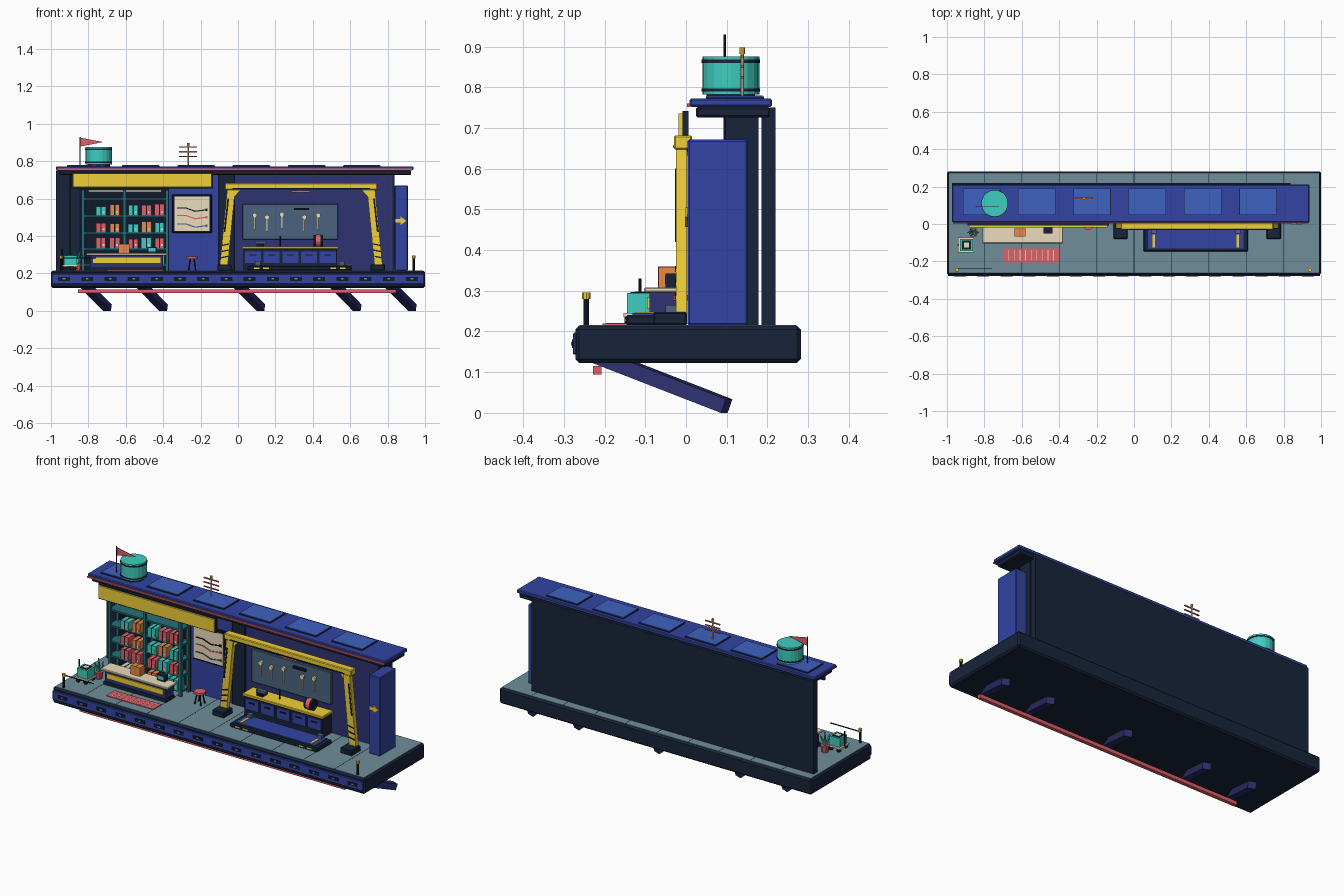
import bpy, bmesh, math, random
from mathutils import Vector, Matrix

if "Cube" in bpy.data.objects:
    bpy.data.objects.remove(bpy.data.objects["Cube"])
random.seed(4)

HEX = dict(navy='18243A', ink='10182A', blue='3244A2', purple='2E3270', solar='3E62C0', deck='6E8D99',
           yellow='F0D038', red='DF6068', teal='40CDC0', cream='EBDDBC', orange='E88A44', slate='4A6480', shelf='237078')
MAT = {}
for n, h in HEX.items():
    m = bpy.data.materials.new(n)
    c = [int(h[i:i + 2], 16) / 255 for i in (0, 2, 4)]
    m.diffuse_color = [((v + .055) / 1.055) ** 2.4 for v in c] + [1]
    m.use_nodes = True
    m.node_tree.nodes["Principled BSDF"].inputs["Base Color"].default_value = m.diffuse_color
    MAT[n] = m


def finish(name, bm, col, bevel=0):
    me = bpy.data.meshes.new(name)
    bmesh.ops.recalc_face_normals(bm, faces=bm.faces)
    bm.to_mesh(me)
    bm.free()
    me.materials.append(MAT[col])
    ob = bpy.data.objects.new(name, me)
    bpy.context.collection.objects.link(ob)
    if bevel:
        b = ob.modifiers.new('bevel', 'BEVEL')
        b.width, b.segments = bevel, 1
    return ob


def box(name, x, y, z, col, bevel=0):
    bm = bmesh.new()
    lo, hi = Vector((x[0], y[0], z[0])), Vector((x[1], y[1], z[1]))
    bmesh.ops.create_cube(bm, size=1, matrix=Matrix.Translation((lo + hi) / 2) @ Matrix.Diagonal((*(hi - lo), 1)))
    return finish(name, bm, col, bevel)


def frame(a, b):
    d = (b - a).normalized()
    s = d.cross(Vector((0, 0, 1)))
    s = s.normalized() if s.length > 1e-4 else Vector((1, 0, 0))
    u = s.cross(d)
    return Matrix((s, u, d)).transposed().to_4x4()


def bar(name, a, b, w, h, col):
    a, b = Vector(a), Vector(b)
    bm = bmesh.new()
    M = Matrix.Translation((a + b) / 2) @ frame(a, b) @ Matrix.Diagonal((w, h, (b - a).length, 1))
    bmesh.ops.create_cube(bm, size=1, matrix=M)
    return finish(name, bm, col)


def rod(name, a, b, r, col, sides=8, r2=None):
    a, b = Vector(a), Vector(b)
    bm = bmesh.new()
    bmesh.ops.create_cone(bm, cap_ends=True, segments=sides, radius1=r, radius2=r if r2 is None else r2,
                          depth=(b - a).length, matrix=Matrix.Translation((a + b) / 2) @ frame(a, b))
    return finish(name, bm, col)


def plate(name, pts, y0, y1, col):
    # extruded outline drawn in the x-z plane
    bm = bmesh.new()
    f = bm.faces.new([bm.verts.new((x, y0, z)) for x, z in pts])
    r = bmesh.ops.extrude_face_region(bm, geom=[f])
    bmesh.ops.translate(bm, vec=(0, y1 - y0, 0), verts=[v for v in r['geom'] if isinstance(v, bmesh.types.BMVert)])
    return finish(name, bm, col)


# platform, deck planks, lit front skirt
box('platform', (-1, 1), (-.272, .282), (.123, .214), 'navy', .009)
box('deck', (-.99, .99), (-.262, .272), (.21, .216), 'deck')
for i in range(9):
    x = -.8 + i * .2
    box('deck_seam', (x - .0015, x + .0015), (-.26, .27), (.2155, .2165), 'navy')
box('front_skirt', (-.995, .995), (-.278, -.268), (.143, .197), 'blue', .003)
for i in range(16):
    x = -.93 + i * .124
    box('skirt_slot', (x - .032, x + .032), (-.28, -.277), (.16, .18), 'ink')
    box('skirt_light', (x - .007, x + .007), (-.282, -.279), (.166, .174), 'deck')
# underside braces and pipe
for x in (-.805, -.505, .015, .53, .825):
    bar('underside_brace', (x - .016, -.22, .141), (x + .107, .1, .0167), .045, .036, 'purple')
box('underside_pipe', (-.855, .845), (-.228, -.207), (.094, .115), 'red')

# walls, posts, exit pier
box('back_wall', (-.972, .837), (.185, .22), (.21, .75), 'navy')
box('left_lining', (-.88, -.1), (.1, .178), (.215, .735), 'blue')
box('right_lining', (-.02, .828), (.1, .178), (.215, .735), 'purple')
box('right_lining_end', (.827, .837), (.097, .178), (.215, .735), 'navy')
box('shelf_backing', (-.84, -.37), (.092, .11), (.215, .66), 'ink')
for x in ((-.9, -.842), (-.105, -.018)):
    box('wall_post', x, (.092, .178), (.215, .74), 'navy', .004)
box('end_pier', (.837, .908), (.004, .151), (.215, .671), 'blue', .004)
plate('pier_arrow', [(.84, .471), (.868, .471), (.868, .457), (.9, .481), (.868, .505), (.868, .491), (.84, .491)],
      -.002, .006, 'yellow')

# roof with panels
box('roof_underside', (-.955, .925), (.024, .206), (.725, .752), 'navy', .005)
box('roof_slab', (-.972, .938), (.009, .211), (.752, .772), 'blue', .004)
box('roof_trim', (-.968, .934), (.002, .011), (.751, .76), 'red')
for i in range(6):
    x = -.815 + i * .2955
    box('solar_panel_frame', (x - .1, x + .1), (.049, .191), (.77, .777), 'navy')
    box('solar_panel', (x - .097, x + .097), (.052, .188), (.776, .78), 'solar')
# roof tank
rod('tank_base', (-.745, .11, .772), (-.745, .11, .785), .06, 'navy', 20)
rod('tank', (-.745, .11, .782), (-.745, .11, .876), .07, 'teal', 20)
for z in (.793, .864):
    rod('tank_band', (-.745, .11, z - .004), (-.745, .11, z + .004), .072, 'navy', 20)
# flag and antenna
rod('flag_pole', (-.845, .095, .77), (-.845, .095, .93), .003, 'ink')
plate('flag', [(-.845, .926), (-.722, .902), (-.845, .878)], .094, .096, 'red')
rod('antenna_mast', (-.267, .138, .77), (-.267, .138, .89), .004, 'cream')
rod('antenna_tip', (-.267, .138, .882), (-.267, .138, .897), .007, 'yellow')
for z in (.825, .85, .875):
    box('antenna_bar', (-.316, -.219), (.135, .141), (z - .003, z + .003), 'red')

# shop sign
box('sign_frame', (-.89, -.135), (-.008, .006), (.655, .742), 'navy')
box('sign_face', (-.883, -.142), (-.018, -.005), (.662, .735), 'yellow')

# parcel shelves
for x in (-.83, -.607, -.38):
    for y in (.015, .085):
        box('shelf_post', (x - .008, x + .008), (y - .006, y + .006), (.215, .645), 'shelf')
for z in (.243, .33, .415, .506, .597):
    box('shelf_board', (-.838, -.372), (.012, .094), (z - .004, z + .006), 'shelf')
box('shelf_lamp', (-.8, -.41), (.02, .04), (.636, .645), 'cream')
for z in (.249, .336, .421, .512):
    for x in (-.733, -.659, -.56, -.49, -.42):
        w, h = random.uniform(.024, .029), random.uniform(.044, .058)
        c = random.choice(['orange', 'red', 'teal', 'cream', 'orange', 'red'])
        box('parcel', (x - w, x + w), (.008, .066), (z, z + h), c)
        box('parcel_tape', (x - .003, x + .003), (.007, .067), (z, z + h + .001), 'ink')
        box('parcel_label', (x + .008, x + .018), (.0065, .009), (z + .01, z + .02), 'cream')

# counter with items
box('counter_body', (-.79, -.4), (-.09, -.02), (.215, .297), 'purple')
box('counter_plinth', (-.795, -.395), (-.094, -.018), (.215, .235), 'navy')
box('counter_panel', (-.775, -.415), (-.096, -.088), (.255, .285), 'yellow')
box('counter_top', (-.81, -.38), (-.103, -.013), (.296, .308), 'cream', .003)
box('counter_parcel', (-.64, -.58), (-.068, -.025), (.308, .358), 'orange')
box('counter_parcel_tape', (-.612, -.608), (-.069, -.024), (.308, .359), 'red')
box('counter_terminal', (-.485, -.435), (-.05, -.02), (.308, .342), 'navy')
box('terminal_screen', (-.478, -.442), (-.052, -.049), (.317, .337), 'teal')
# floor mat
box('floor_mat', (-.7, -.4), (-.205, -.13), (.215, .22), 'red')
for i in range(9):
    x = -.67 + i * .03
    box('mat_stripe', (x - .002, x + .002), (-.195, -.14), (.219, .2212), 'cream')

# hand cart with crate
box('cart_tray', (-.94, -.855), (-.153, -.073), (.236, .245), 'cream')
for x in (-.922, -.873):
    for y in (-.145, -.082):
        rod('cart_wheel', (x, y - .006, .226), (x, y + .006, .226), .011, 'ink', 10)
box('teal_crate', (-.93, -.862), (-.145, -.08), (.245, .295), 'teal')
box('crate_band', (-.92, -.872), (-.136, -.089), (.294, .2965), 'ink')
box('crate_lid', (-.91, -.882), (-.126, -.099), (.295, .298), 'cream')
rod('cart_handle', (-.94, -.113, .24), (-.94, -.113, .33), .004, 'ink')
# potted plant
rod('plant_pot', (-.86, -.045, .215), (-.86, -.045, .255), .018, 'red', 8, .025)
for i in range(6):
    a = i * math.tau / 6
    rod('plant_leaf', (-.86, -.045, .25), (-.86 + .03 * math.cos(a), -.045 + .022 * math.sin(a), .30 + .01 * (i % 3)),
        .009, 'teal', 4, .003)
# corner bollards and rail
for x in (-.945, .94):
    rod('bollard', (x, -.245, .215), (x, -.245, .285), .007, 'ink')
    rod('bollard_cap', (x, -.245, .28), (x, -.245, .296), .01, 'yellow')
box('bollard_rail', (-.945, -.76), (-.238, -.234), (.28, .285), 'ink')

# route board
box('route_board_frame', (-.352, -.14), (.085, .106), (.415, .622), 'ink', .004)
box('route_board', (-.34, -.152), (.08, .09), (.427, .61), 'cream')
for z, c in ((.55, 'ink'), (.51, 'red'), (.465, 'slate')):
    p = [(-.325, z), (-.28, z), (-.23, z - .018), (-.168, z - .01)]
    for (xa, za), (xb, zb) in zip(p, p[1:]):
        bar('route_line', (xa, .079, za), (xb, .079, zb), .004, .006, c)
    box('route_stop', (-.174, -.162), (.076, .081), (z - .016, z - .004), c)
# stool
rod('stool_seat', (-.245, 0, .276), (-.245, 0, .289), .032, 'red', 14)
for i in range(4):
    a = math.pi / 4 + i * math.pi / 2
    rod('stool_leg', (-.245 + .027 * math.cos(a), .027 * math.sin(a), .215),
        (-.245 + .014 * math.cos(a), .014 * math.sin(a), .278), .004, 'ink', 6)

# yellow gantry: mirrored leaning legs, feet, hazard stripes
for s in (-1, 1):
    X = lambda d: .3375 + s * d
    plate('gantry_leg', [(X(.435), .245), (X(.392), .245), (X(.352), .65), (X(.395), .65)], -.025, .002, 'yellow')
    plate('leg_inset', [(X(.414), .42), (X(.405), .42), (X(.385), .6), (X(.394), .6)], -.027, -.02, 'ink')
    for k in range(3):
        z, o = .28 + k * .033, .0033 * k
        plate('hazard_stripe', [(X(.43 - o), z), (X(.391 - o), z + .008), (X(.391 - o), z + .015), (X(.43 - o), z + .007)],
              -.027, -.024, 'ink')
    plate('gantry_knee', [(X(.36), .65), (X(.32), .65), (X(.36), .605)], -.018, -.004, 'yellow')
    box('gantry_foot', sorted((X(.372), X(.448))), (-.08, .002), (.215, .248), 'navy', .004)
box('gantry_beam', (-.07, .745), (-.03, .015), (.647, .682), 'yellow', .004)
box('beam_groove', (-.03, .705), (-.0315, -.028), (.652, .657), 'ink')
box('work_lamp', (.285, .385), (-.015, .01), (.632, .642), 'red')
box('lamp_stem', (.33, .34), (-.01, .005), (.64, .65), 'ink')

# lift pad
box('lift_base', (.05, .61), (-.148, -.01), (.215, .24), 'navy', .005)
box('lift_plate', (.075, .585), (-.132, -.022), (.238, .245), 'blue')
for x in (.105, .555):
    box('lift_guide', (x - .006, x + .006), (-.125, -.055), (.244, .248), 'yellow')
    box('lift_stop', (x - .014, x + .014), (-.05, -.025), (.244, .265), 'slate')
for x in (.1, .15, .51, .56):
    box('lift_marker', (x - .015, x + .015), (-.15, -.147), (.224, .231), 'yellow')

# tool wall
box('tool_board', (.025, .535), (.086, .106), (.382, .572), 'slate', .003)
for x, z in ((.09, .51), (.155, .5), (.235, .515), (.355, .5), (.43, .51)):
    rod('tool_handle', (x, .08, z - .075), (x, .08, z - .01), .005, 'cream', 6)
    rod('tool_head', (x, .074, z), (x, .086, z), .014, 'cream', 6)
box('hammer_head', (.3, .38), (.072, .086), (.538, .55), 'ink')
# workbench with drawers
box('bench_body', (.03, .53), (.018, .1), (.215, .332), 'navy')
box('bench_top', (.022, .538), (.005, .104), (.33, .345), 'yellow', .003)
for i in range(5):
    x = .08 + i * .1
    box('drawer', (x - .043, x + .043), (.012, .02), (.255, .318), 'blue')
    box('drawer_pull', (x - .018, x + .018), (.007, .013), (.295, .302), 'ink')
box('vise_base', (.1, .14), (.025, .07), (.345, .36), 'ink')
box('vise_jaw', (.09, .15), (.035, .06), (.358, .374), 'slate')
rod('bench_lamp_arm', (.225, .06, .345), (.225, .06, .4), .004, 'ink')
rod('bench_drum', (.405, .05, .375), (.455, .05, .375), .03, 'ink', 14)
rod('drum_band', (.418, .05, .375), (.442, .05, .375), .032, 'red', 14)
